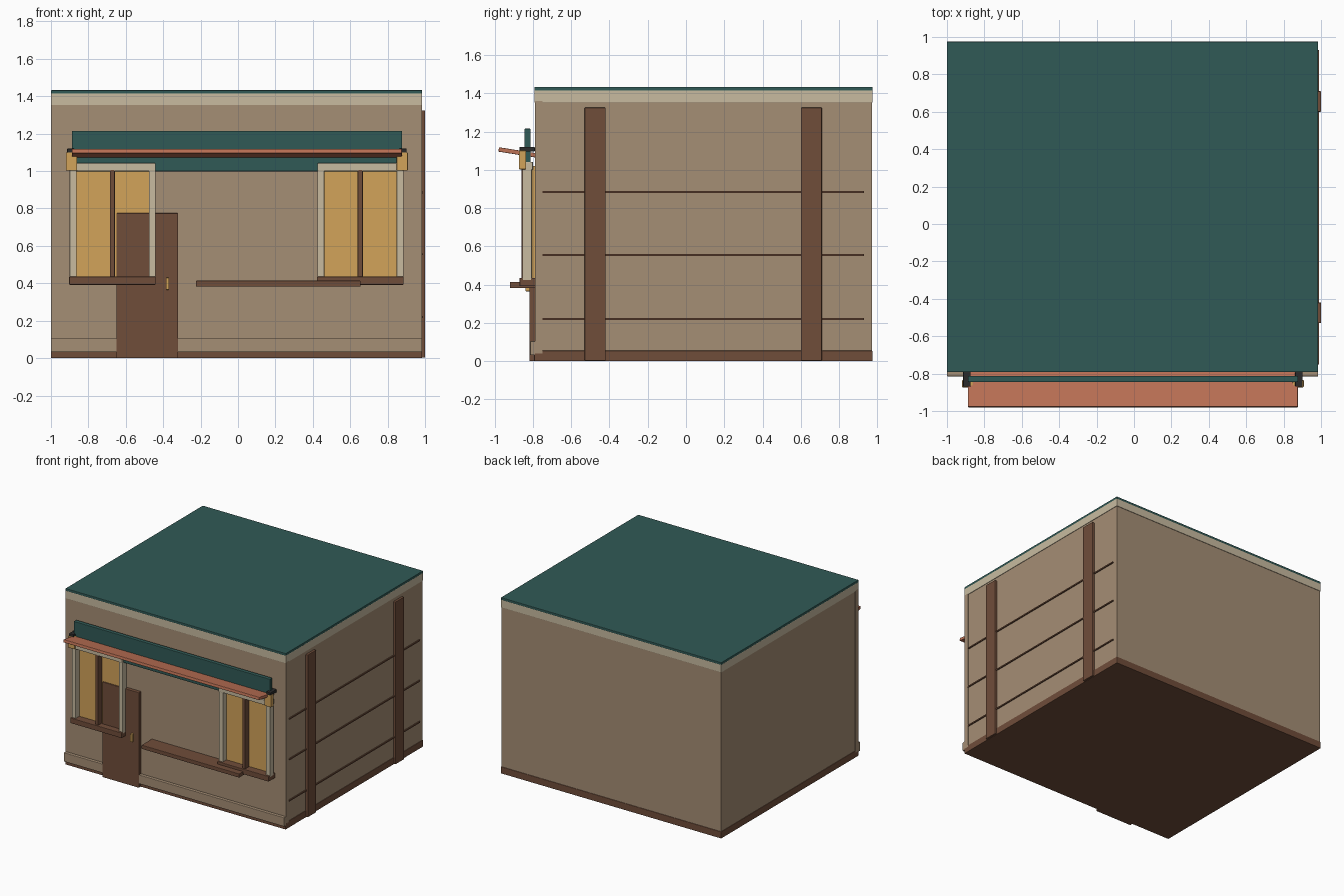
import bpy, math

if "Cube" in bpy.data.objects:
    bpy.data.objects.remove(bpy.data.objects["Cube"])


def srgb(c):
    return c / 12.92 if c <= 0.04045 else ((c + 0.055) / 1.055) ** 2.4


def material(name, r, g, b):
    m = bpy.data.materials.new(name)
    m.diffuse_color = (srgb(r / 255), srgb(g / 255), srgb(b / 255), 1)
    m.use_nodes = True
    m.node_tree.nodes["Principled BSDF"].inputs["Base Color"].default_value = m.diffuse_color
    return m


WALL = material("wall_tan", 165, 142, 117)
TEAL = material("teal", 48, 90, 86)
CREAM = material("cream", 200, 187, 160)
BROWN = material("brown", 112, 77, 58)
AMBER = material("amber", 210, 163, 90)
RUST = material("rust", 190, 114, 86)
DARK = material("dark_metal", 42, 42, 42)


def box(name, x, y, z, mat, bevel=0.004, tilt=0):
    """Box from (min, max) ranges with a small edge bevel."""
    bpy.ops.mesh.primitive_cube_add(
        size=1, location=[sum(r) / 2 for r in (x, y, z)], rotation=(tilt, 0, 0))
    ob = bpy.context.object
    ob.name = name
    ob.scale = [r[1] - r[0] for r in (x, y, z)]
    bpy.ops.object.transform_apply(location=False, rotation=False, scale=True)
    ob.data.materials.append(mat)
    if bevel:
        mod = ob.modifiers.new("edge", 'BEVEL')
        mod.width = bevel
        mod.segments = 2
    return ob


# Building shell
XL, XR, YF, YB = -1.0, 0.985, -0.79, 0.975
box("body", (XL + .004, XR - .004), (-0.755, YB - .004), (0.04, 1.36), WALL, 0)
box("front_wall", (XL, XR), (YF, -0.75), (0.04, 1.36), WALL, 0)
box("base", (XL, XR), (YF - .004, YB), (0, 0.055), BROWN)
box("front_plinth", (XL, XR), (-0.815, -0.75), (0.032, 0.105), WALL)
box("roof_fascia", (XL, XR), (YF - .002, YB), (1.352, 1.415), CREAM, 0.002)
box("roof", (XL, XR), (YF - .002, YB), (1.412, 1.433), TEAL)

# Right side timbers and thin rails
for i, y in enumerate((-0.53, 0.60)):
    box(f"side_post_{i}", (0.975, 1.0), (y, y + 0.11), (0.003, 1.325), BROWN)
for i, z in enumerate((0.22, 0.555, 0.885)):
    box(f"side_rail_{i}", (0.97, 0.99), (-0.75, 0.93), (z - .005, z + .005), BROWN, 0)

# Door
box("door", (-0.65, -0.32), (-0.818, -0.785), (0, 0.775), BROWN)
box("door_handle", (-0.385, -0.368), (-0.84, -0.815), (0.365, 0.43), AMBER)

# Windows
for side, x0 in (("left", -0.9), ("right", 0.425)):
    x1 = x0 + 0.46
    mid = x0 + 0.23
    box(f"{side}_window_glass", (x0 + .03, x1 - .03), (-0.808, -0.785), (0.42, 1.02), AMBER, 0)
    for k, x in enumerate((x0, x1 - 0.037)):
        box(f"{side}_window_stile_{k}", (x, x + 0.037), (-0.855, -0.805), (0.42, 1.03), CREAM)
    box(f"{side}_window_mullion", (mid - .015, mid + .012), (-0.86, -0.8), (0.42, 1.01), BROWN)
    box(f"{side}_window_head", (x0, x1), (-0.86, -0.8), (1.0, 1.042), CREAM)
    box(f"{side}_window_sill", (x0 - .003, x1), (-0.87, -0.785), (0.392, 0.435), BROWN)

# Serving shelf
box("front_shelf", (-0.225, 0.655), (-0.92, -0.785), (0.382, 0.414), BROWN)

# Sign board and tilted canopy
box("sign_board", (-0.888, 0.878), (-0.845, -0.812), (0.998, 1.215), TEAL)
box("canopy", (-0.888, 0.876), (-0.98, -0.786), (1.08, 1.103), RUST, 0.003, math.radians(-9))

# Canopy brackets at both ends
for side, x, s in (("left", -0.89, -1), ("right", 0.878, 1)):
    box(f"{side}_bracket", (x - .03, x + .03), (-0.873, -0.835), (1.003, 1.1), AMBER)
    c = x + s * 0.004
    box(f"{side}_bracket_cap", (c - .02, c + .02), (-0.87, -0.79), (1.095, 1.12), DARK)
